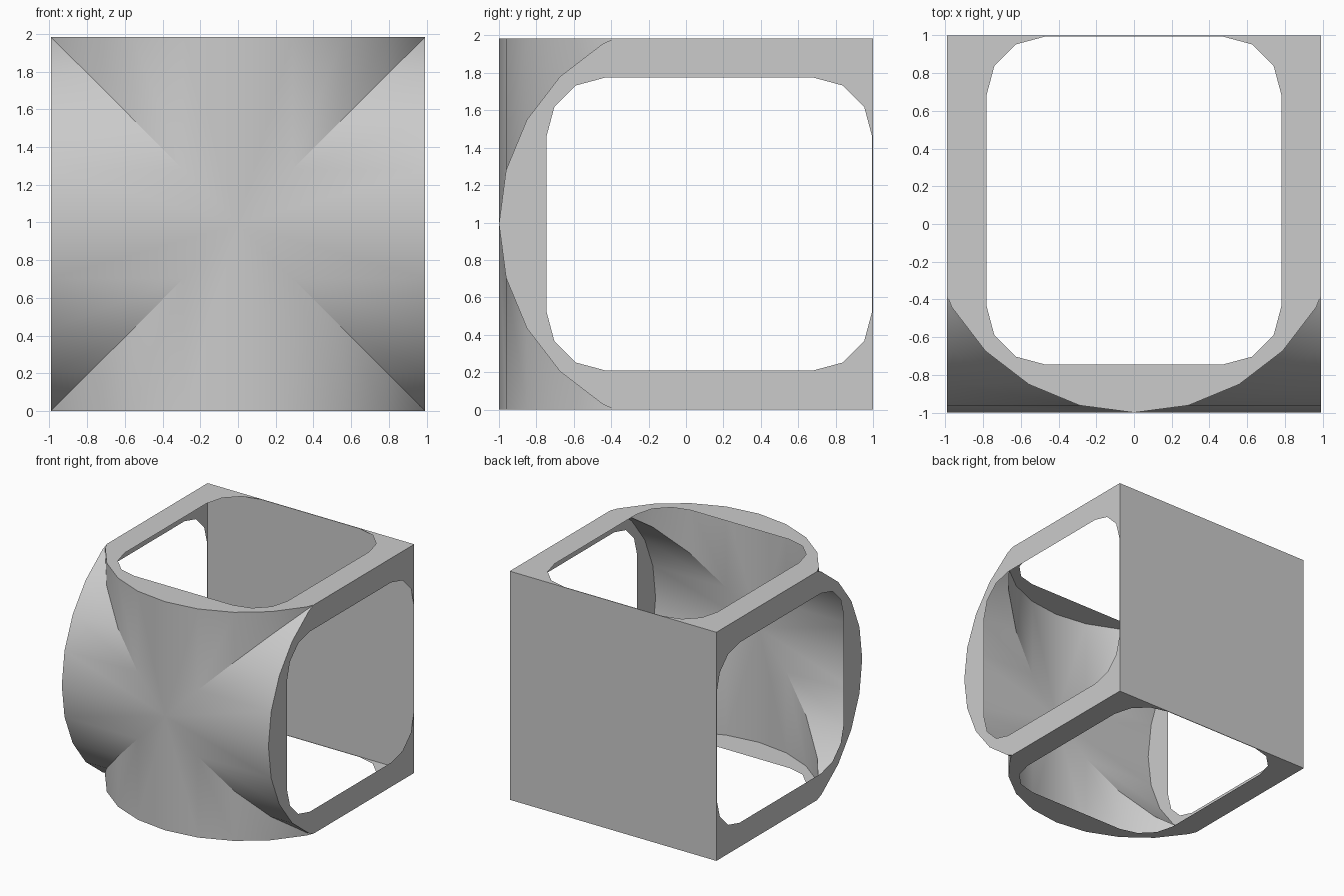
import bpy, bmesh, math
from mathutils import Vector, Matrix

if "Cube" in bpy.data.objects:
    bpy.data.objects.remove(bpy.data.objects["Cube"])

H = 0.992                      # half width and half height
CENTRE = Vector((0, 0.1, 0))
grey = bpy.data.materials.new("plain grey")
grey.diffuse_color = (0.6, 0.6, 0.6, 1)
grey.use_nodes = True
grey.node_tree.nodes["Principled BSDF"].inputs["Base Color"].default_value = grey.diffuse_color

# Bulged front profile: 24-sided circle, cut off at the side walls
R, CY = 1.115, 0.115
arc = [(R * math.sin(math.radians(15 * i)), CY - R * math.cos(math.radians(15 * i)))
       for i in range(6)]
(x0, y0), (x1, y1) = arc[4], arc[5]
arc[5] = (H, y0 + (y1 - y0) * (H - x0) / (x1 - x0))


def add_loop(bm, pts):
    vs = [bm.verts.new(p) for p in pts]
    return [bm.edges.new((vs[i], vs[(i + 1) % len(vs)])) for i in range(len(vs))]


def spin_copies(bm):
    """Repeat the geometry at four quarter turns about the y axis."""
    src = bm.verts[:] + bm.edges[:] + bm.faces[:]
    for k in (1, 2, 3):
        new = bmesh.ops.duplicate(bm, geom=src)["geom"]
        bmesh.ops.rotate(bm, cent=(0, 0, 0), matrix=Matrix.Rotation(k * math.pi / 2, 3, 'Y'),
                         verts=[g for g in new if isinstance(g, bmesh.types.BMVert)])
    bmesh.ops.remove_doubles(bm, verts=bm.verts[:], dist=1e-4)


def finish(bm, name, smooth=False):
    bm.normal_update()
    for f in bm.faces:
        if f.normal.dot(f.calc_center_median() - CENTRE) < 0:
            f.normal_flip()
    me = bpy.data.meshes.new(name)
    bm.to_mesh(me)
    bm.free()
    me.materials.append(grey)
    ob = bpy.data.objects.new(name, me)
    ob.location.z = H
    bpy.context.collection.objects.link(ob)
    if smooth:
        bpy.ops.object.select_all(action='DESELECT')
        ob.select_set(True)
        bpy.context.view_layer.objects.active = ob
        bpy.ops.object.shade_smooth_by_angle(angle=math.radians(30))


# Front: two crossing barrel vaults meeting along the diagonals
bm = bmesh.new()
for s in (1, -1):
    for (xa, ya), (xb, yb) in zip(arc, arc[1:]):
        pts = [(s * xa, ya, xa), (s * xb, yb, xb), (s * xb, yb, H), (s * xa, ya, H)]
        if xb >= H - 1e-6:
            pts.pop(2)         # outermost strip ends in a point
        bm.faces.new([bm.verts.new(p) for p in pts])
spin_copies(bm)
finish(bm, "vaulted_front", smooth=True)

# Thin frames with rounded openings: top, bottom, left, right
bm = bmesh.new()
outer = [(x, y, H) for x, y in arc] + [(H, 1, H), (-H, 1, H)]
outer += [(-x, y, H) for x, y in arc[:0:-1]]
HX, Y0, Y1, RC = 0.782, -0.745, 0.994, 0.31
hole = []
for cx, cy, a0 in ((HX - RC, Y1 - RC, 0), (RC - HX, Y1 - RC, 90),
                   (RC - HX, Y0 + RC, 180), (HX - RC, Y0 + RC, 270)):
    for k in range(4):
        a = math.radians(a0 + 30 * k)
        hole.append((cx + RC * math.cos(a), cy + RC * math.sin(a), H))
edges = add_loop(bm, outer) + add_loop(bm, hole)
bmesh.ops.triangle_fill(bm, use_beauty=True, edges=edges, normal=(0, 0, 1))
spin_copies(bm)
finish(bm, "open_side_frames")

# Flat closed back
bm = bmesh.new()
bm.faces.new([bm.verts.new((x, 1, z)) for x, z in ((-H, -H), (-H, H), (H, H), (H, -H))])
finish(bm, "back_panel")
